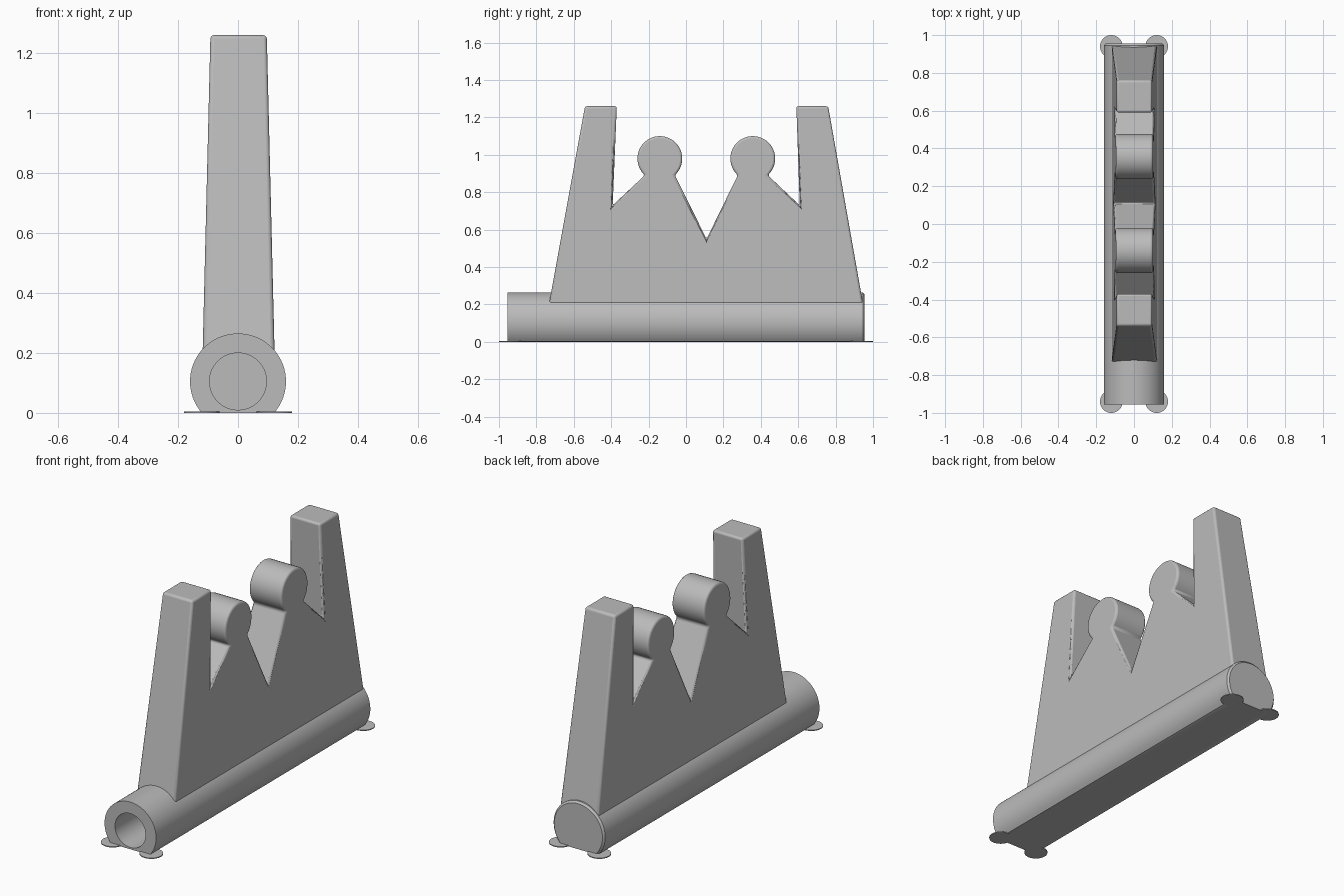
import bpy, bmesh
from math import sin, cos, radians, pi

cube = bpy.data.objects.get("Cube")
if cube:
    bpy.data.objects.remove(cube, do_unlink=True)

grey = bpy.data.materials.new("plain grey")
grey.use_nodes = True
COLOUR = (0.5, 0.5, 0.5, 1)
grey.diffuse_color = COLOUR
grey.node_tree.nodes["Principled BSDF"].inputs["Base Color"].default_value = COLOUR


def finish(name, bm, bevel=0.0):
    """Turn a bmesh into a smooth-shaded object with optional rounded edges."""
    bmesh.ops.recalc_face_normals(bm, faces=bm.faces)
    mesh = bpy.data.meshes.new(name)
    bm.to_mesh(mesh)
    bm.free()
    mesh.materials.append(grey)
    ob = bpy.data.objects.new(name, mesh)
    bpy.context.collection.objects.link(ob)
    if bevel:
        mod = ob.modifiers.new("rounded edges", "BEVEL")
        mod.width = bevel
        mod.segments = 3
        mod.limit_method = "ANGLE"
        mod.angle_limit = radians(30)
        mod.use_clamp_overlap = False
    bpy.ops.object.select_all(action="DESELECT")
    ob.select_set(True)
    bpy.context.view_layer.objects.active = ob
    bpy.ops.object.shade_smooth_by_angle(angle=radians(30))
    return ob


# Tube: flat-bottomed outside, blind round bore open at the front
AXIS_Z, OUTER, BORE, STEPS = 0.105, 0.16, 0.095, 72
bm = bmesh.new()


def ring(radius, y):
    verts = []
    for i in range(STEPS):
        a = 2 * pi * i / STEPS
        r = min(radius, AXIS_Z / -sin(a)) if sin(a) < -0.01 else radius
        verts.append(bm.verts.new((r * cos(a), y, AXIS_Z + r * sin(a))))
    return verts


rings = [ring(r, y) for r, y in
         ((BORE, 0.85), (BORE, -0.955), (OUTER, -0.955), (OUTER, 0.945), (OUTER - 0.01, 0.955))]
for a, b in zip(rings, rings[1:]):
    for i in range(STEPS):
        j = (i + 1) % STEPS
        bm.faces.new((a[i], a[j], b[j], b[i]))
bm.faces.new(rings[0])
bm.faces.new(rings[-1])
finish("tube", bm)


# Fin: side outline with two end towers and two round knobs
def knob(y, z=0.98, r=0.12, steps=26):
    start, end = radians(228), radians(-48)
    return [(y + r * cos(t), z + r * sin(t))
            for t in (start + (end - start) * i / steps for i in range(steps + 1))]


outline = ([(-0.733, 0.2), (-0.54, 1.26), (-0.37, 1.26), (-0.392, 0.73)]
           + knob(-0.14) + [(0.11, 0.55)] + knob(0.357)
           + [(0.608, 0.73), (0.59, 1.26), (0.76, 1.26), (0.947, 0.2)])


def half_width(z):
    return 0.12 - 0.026 * (z - 0.2) / 1.06


bm = bmesh.new()
left, right = [[bm.verts.new((0.002 + s * half_width(z), y, z)) for y, z in outline]
               for s in (1, -1)]
bm.faces.new(left)
bm.faces.new(right)
for i in range(len(outline)):
    j = (i + 1) % len(outline)
    bm.faces.new((left[i], left[j], right[j], right[i]))
finish("fin", bm, bevel=0.012)

# Thin round pads under the four corners
for side, x in (("left", 0.12), ("right", -0.12)):
    for end, y in (("front", -0.94), ("back", 0.94)):
        bm = bmesh.new()
        bmesh.ops.create_cone(bm, cap_ends=True, segments=40, radius1=0.06, radius2=0.06, depth=0.005)
        bmesh.ops.translate(bm, verts=bm.verts, vec=(x, y, 0.0025))
        finish(f"{end}_{side}_pad", bm)
